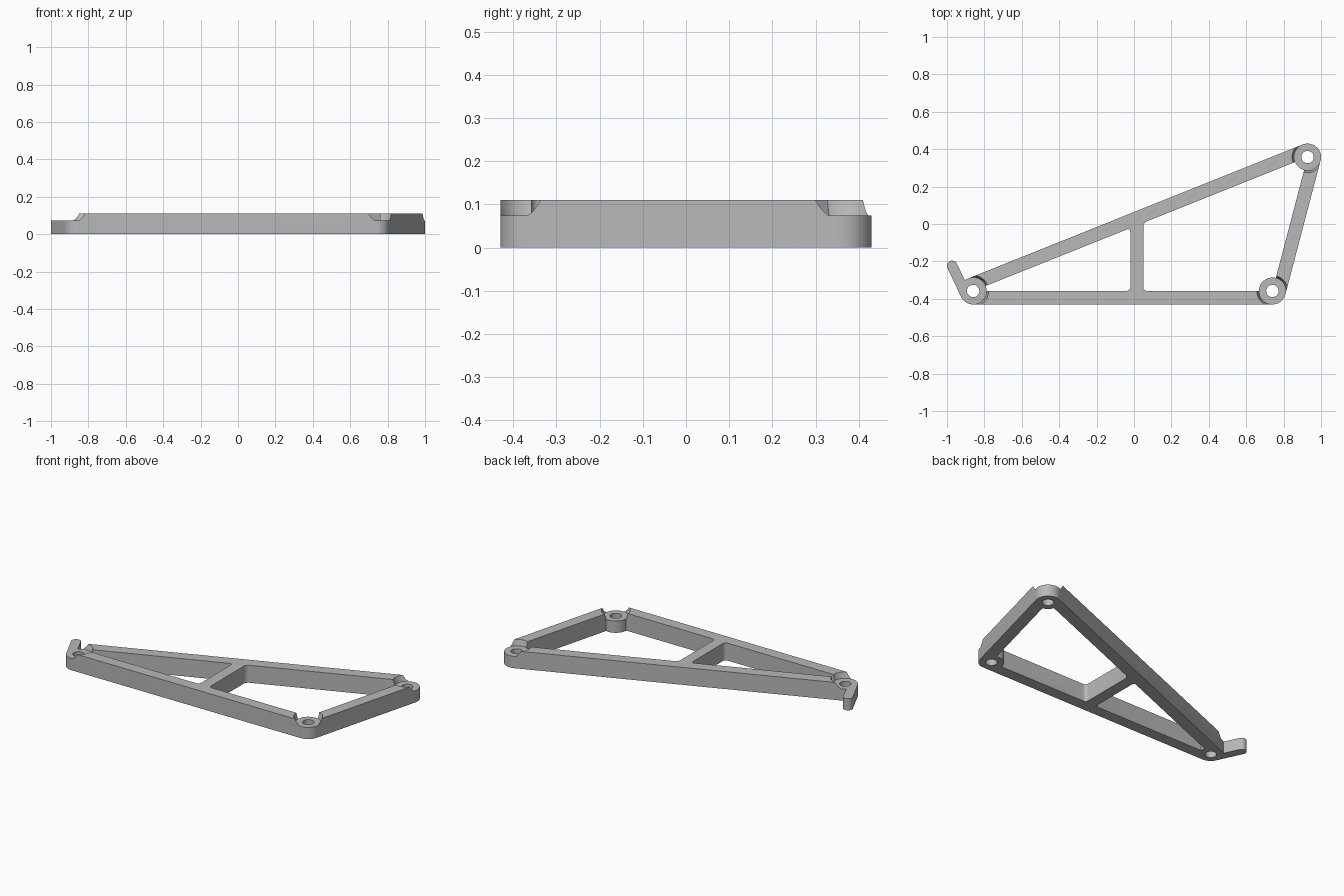
import bpy, bmesh, math

cube = bpy.data.objects.get("Cube")
if cube:
    bpy.data.objects.remove(cube, do_unlink=True)

# Main dimensions
HEIGHT, BOSS_TOP = 0.11, 0.074
BOSS_R, HOLE_R, HOOK_R = 0.072, 0.033, 0.028
LEFT, RIGHT, BACK = (-0.86, -0.358), (0.74, -0.358), (0.928, 0.358)
PIVOTS = (LEFT, RIGHT, BACK)
HOOK_TIP, HOOK_ROOT = (-0.972, -0.224), (-0.900, -0.376)

grey = bpy.data.materials.new("Grey plastic")
grey.use_nodes = True
grey.diffuse_color = (0.48, 0.48, 0.48, 1)
grey.node_tree.nodes["Principled BSDF"].inputs["Base Color"].default_value = grey.diffuse_color


def make_object(name, bm):
    bmesh.ops.recalc_face_normals(bm, faces=bm.faces)
    mesh = bpy.data.meshes.new(name)
    bm.to_mesh(mesh)
    bm.free()
    mesh.materials.append(grey)
    obj = bpy.data.objects.new(name, mesh)
    bpy.context.collection.objects.link(obj)
    return obj


def prism(name, points, z0, z1, fillet=None):
    """Upright prism; fillet rounds the corners listed by index."""
    bm = bmesh.new()
    low = [bm.verts.new((x, y, z0)) for x, y in points]
    high = [bm.verts.new((x, y, z1)) for x, y in points]
    bm.faces.new(low[::-1])
    bm.faces.new(high)
    n = len(points)
    for i in range(n):
        j = (i + 1) % n
        bm.faces.new((low[i], low[j], high[j], high[i]))
    if fillet:
        edges = [bm.edges.get((low[i], high[i])) for i in fillet]
        bmesh.ops.bevel(bm, geom=edges, offset=0.02, segments=6, profile=0.5, affect='EDGES')
    return make_object(name, bm)


def ring(center, r, n=64):
    return [(center[0] + r * math.cos(math.tau * i / n),
             center[1] + r * math.sin(math.tau * i / n)) for i in range(n)]


def rounded_hull(name, centers, r, z0, z1):
    """Prism around the tangent outline of equal circles."""
    bm = bmesh.new()
    for c in centers:
        for x, y in ring(c, r):
            bm.verts.new((x, y, z0))
            bm.verts.new((x, y, z1))
    res = bmesh.ops.convex_hull(bm, input=bm.verts)
    junk = {v for v in res["geom_interior"] if isinstance(v, bmesh.types.BMVert)}
    junk |= {v for v in bm.verts if not v.link_faces}
    bmesh.ops.delete(bm, geom=list(junk), context='VERTS')
    bmesh.ops.dissolve_limit(bm, angle_limit=0.01, verts=bm.verts, edges=bm.edges)
    return make_object(name, bm)


def cone(name, center, r0, r1, z0, z1):
    bm = bmesh.new()
    low = [bm.verts.new((x, y, z0)) for x, y in ring(center, r0)]
    high = [bm.verts.new((x, y, z1)) for x, y in ring(center, r1)]
    bm.faces.new(low[::-1])
    bm.faces.new(high)
    for i in range(len(low)):
        j = (i + 1) % len(low)
        bm.faces.new((low[i], low[j], high[j], high[i]))
    return make_object(name, bm)


def combine(target, tool, operation):
    mod = target.modifiers.new("combine", 'BOOLEAN')
    mod.operation, mod.solver, mod.object = operation, 'EXACT', tool
    bpy.ops.object.select_all(action='DESELECT')
    bpy.context.view_layer.objects.active = target
    target.select_set(True)
    bpy.ops.object.modifier_apply(modifier=mod.name)
    bpy.data.objects.remove(tool, do_unlink=True)


def diagonal_y(x):
    t = (x - LEFT[0]) / (BACK[0] - LEFT[0])
    return LEFT[1] + t * (BACK[1] - LEFT[1])


# Outer frame outline
frame = rounded_hull("bracket_frame", PIVOTS, BOSS_R, 0, HEIGHT)

# Two windows, leaving the strut and the round bosses
s0, s1, front = -0.02, 0.05, LEFT[1]
windows = (
    ([LEFT, (s0, front), (s0, diagonal_y(s0))], (1, 2), (LEFT,)),
    ([(s1, front), RIGHT, BACK, (s1, diagonal_y(s1))], (0, 3), (RIGHT, BACK)),
)
for points, corners, bosses in windows:
    window = prism("window_cutter", points, -0.05, 0.2, corners)
    for p in bosses:
        combine(window, cone("boss_keep", p, BOSS_R, BOSS_R, -0.1, 0.3), 'DIFFERENCE')
    combine(frame, window, 'DIFFERENCE')

# Sloped recesses that lower the bosses
for p in PIVOTS:
    combine(frame, cone("recess_cutter", p, BOSS_R + 0.0005, 0.0865, BOSS_TOP, 0.122), 'DIFFERENCE')

# Hook arm on the right-hand corner
hook = rounded_hull("hook_arm", (HOOK_TIP, HOOK_ROOT), HOOK_R, 0, BOSS_TOP)
combine(frame, hook, 'UNION')

# Pivot holes
for p in PIVOTS:
    combine(frame, cone("hole_cutter", p, HOLE_R, HOLE_R, -0.05, 0.2), 'DIFFERENCE')

bpy.ops.object.select_all(action='DESELECT')
frame.select_set(True)
bpy.context.view_layer.objects.active = frame
bpy.ops.object.shade_smooth_by_angle(angle=math.radians(25))
